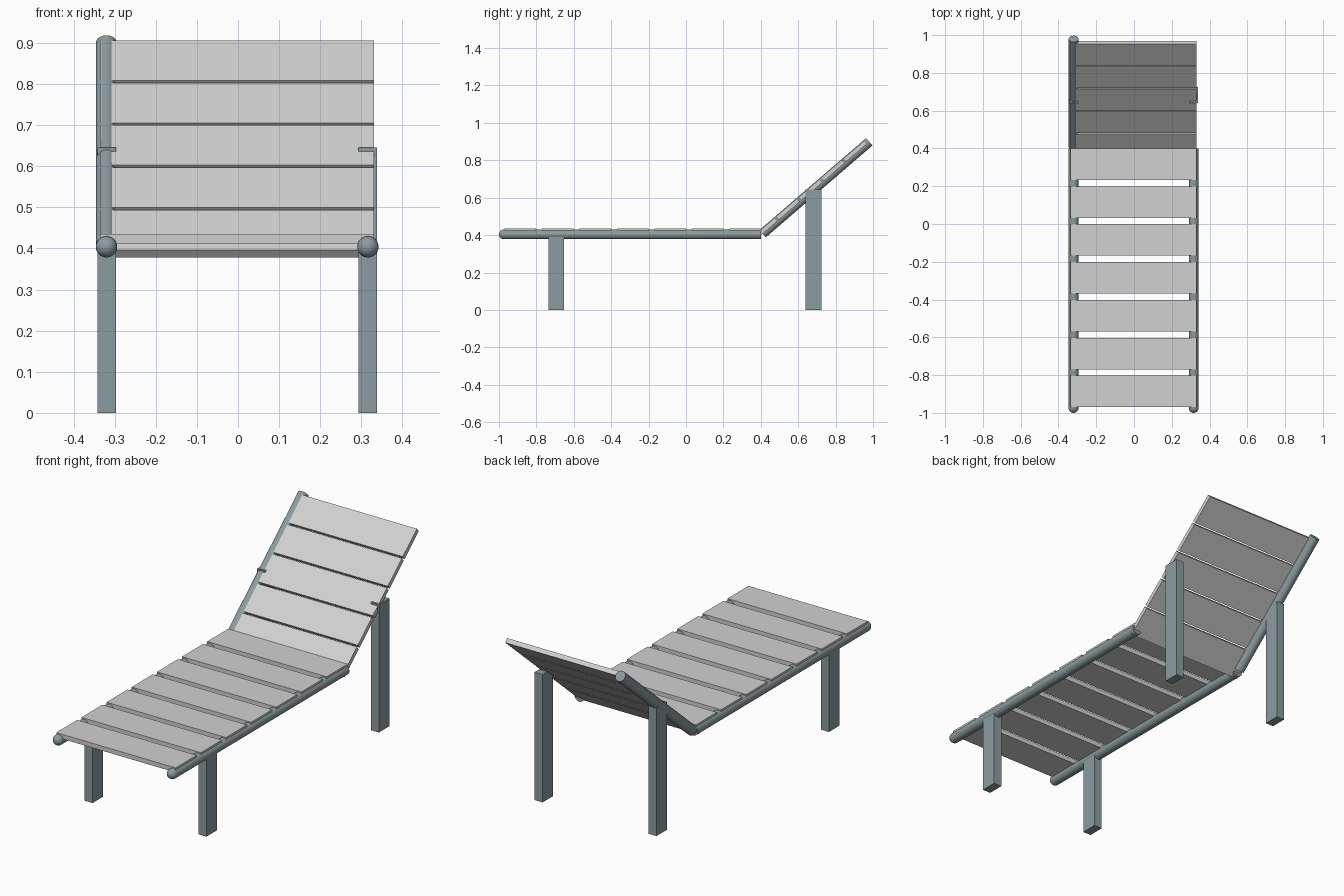
import bpy, bmesh, math
from mathutils import Vector, Matrix

if "Cube" in bpy.data.objects:
    bpy.data.objects.remove(bpy.data.objects["Cube"])


def material(name, rgb):
    m = bpy.data.materials.new(name)
    m.diffuse_color = (*rgb, 1)
    m.use_nodes = True
    m.node_tree.nodes["Principled BSDF"].inputs["Base Color"].default_value = m.diffuse_color
    return m


SLAT = material("light grey slats", (0.64, 0.64, 0.64))
FRAME = material("blue grey frame", (0.26, 0.33, 0.355))


def finish(name, bm, mat):
    bmesh.ops.recalc_face_normals(bm, faces=bm.faces)
    me = bpy.data.meshes.new(name)
    bm.to_mesh(me)
    bm.free()
    me.materials.append(mat)
    ob = bpy.data.objects.new(name, me)
    bpy.context.collection.objects.link(ob)
    return ob


def box(name, lo, hi, mat, matrix=Matrix()):
    lo, hi = Vector(lo), Vector(hi)
    bm = bmesh.new()
    bmesh.ops.create_cube(bm, size=1)
    for v in bm.verts:
        v.co = (lo + hi) / 2 + v.co * (hi - lo)
    bm.transform(matrix)
    return finish(name, bm, mat)


def rail(name, start, end, radius, domed=False, sides=24):
    """Round bar swept from start to end, optionally with a domed start."""
    start, end = Vector(start), Vector(end)
    length = (end - start).length
    profile = [(radius, length)]
    if domed:
        profile += [(radius * math.cos(a), radius - radius * math.sin(a))
                    for a in (math.radians(15 * i) for i in range(6))]
    else:
        profile.append((radius, 0))
    bm = bmesh.new()
    rings = [[bm.verts.new((r * math.cos(2 * math.pi * k / sides),
                            r * math.sin(2 * math.pi * k / sides), z))
              for k in range(sides)] for r, z in profile]
    for a, b in zip(rings, rings[1:]):
        for k in range(sides):
            n = (k + 1) % sides
            bm.faces.new((a[k], a[n], b[n], b[k]))
    bm.faces.new(rings[0])
    if domed:
        tip = bm.verts.new((0, 0, 0))
        for k in range(sides):
            bm.faces.new((rings[-1][k], rings[-1][(k + 1) % sides], tip))
    else:
        bm.faces.new(rings[-1])
    turn = (end - start).to_track_quat('Z', 'Y').to_matrix().to_4x4()
    bm.transform(Matrix.Translation(start) @ turn)
    ob = finish(name, bm, FRAME)
    bpy.ops.object.select_all(action='DESELECT')
    ob.select_set(True)
    bpy.context.view_layer.objects.active = ob
    bpy.ops.object.shade_smooth_by_angle(angle=math.radians(40))


X0, X1 = -0.335, 0.331
RADIUS = 0.026

# Seat rails and the single backrest rail
rail("seat_rail_left", (-0.320, -1, 0.404), (-0.320, 0.40, 0.404), RADIUS, True)
rail("seat_rail_right", (0.316, -1, 0.404), (0.316, 0.40, 0.404), RADIUS, True)
rail("backrest_rail", (-0.320, 0.410, 0.408), (-0.320, 0.980, 0.899), RADIUS)

# Seat slats
for i in range(7):
    y = -0.97 + 0.2005 * i
    box(f"seat_slat_{i + 1}", (X0, y, 0.412), (X1, y + 0.167, 0.435), SLAT)

# Backrest slats, laid flat and tilted about their lower front edge
tilt = Matrix.Translation((0, 0.362, 0.396)) @ Matrix.Rotation(math.radians(40.8), 4, 'X')
for i in range(5):
    y = 0.158 * i
    box(f"backrest_slat_{i + 1}", (X0, y, -0.023), (X1, y + 0.149, 0), SLAT, tilt)

# Legs: short pair at the foot, tall pair under the backrest
for side, x in (("left", -0.3195), ("right", 0.3155)):
    for end, y, top in (("front", -0.735, 0.392), ("back", 0.64, 0.645)):
        box(f"{end}_leg_{side}", (x - 0.0225, y, 0), (x + 0.0225, y + 0.084, top), FRAME)
